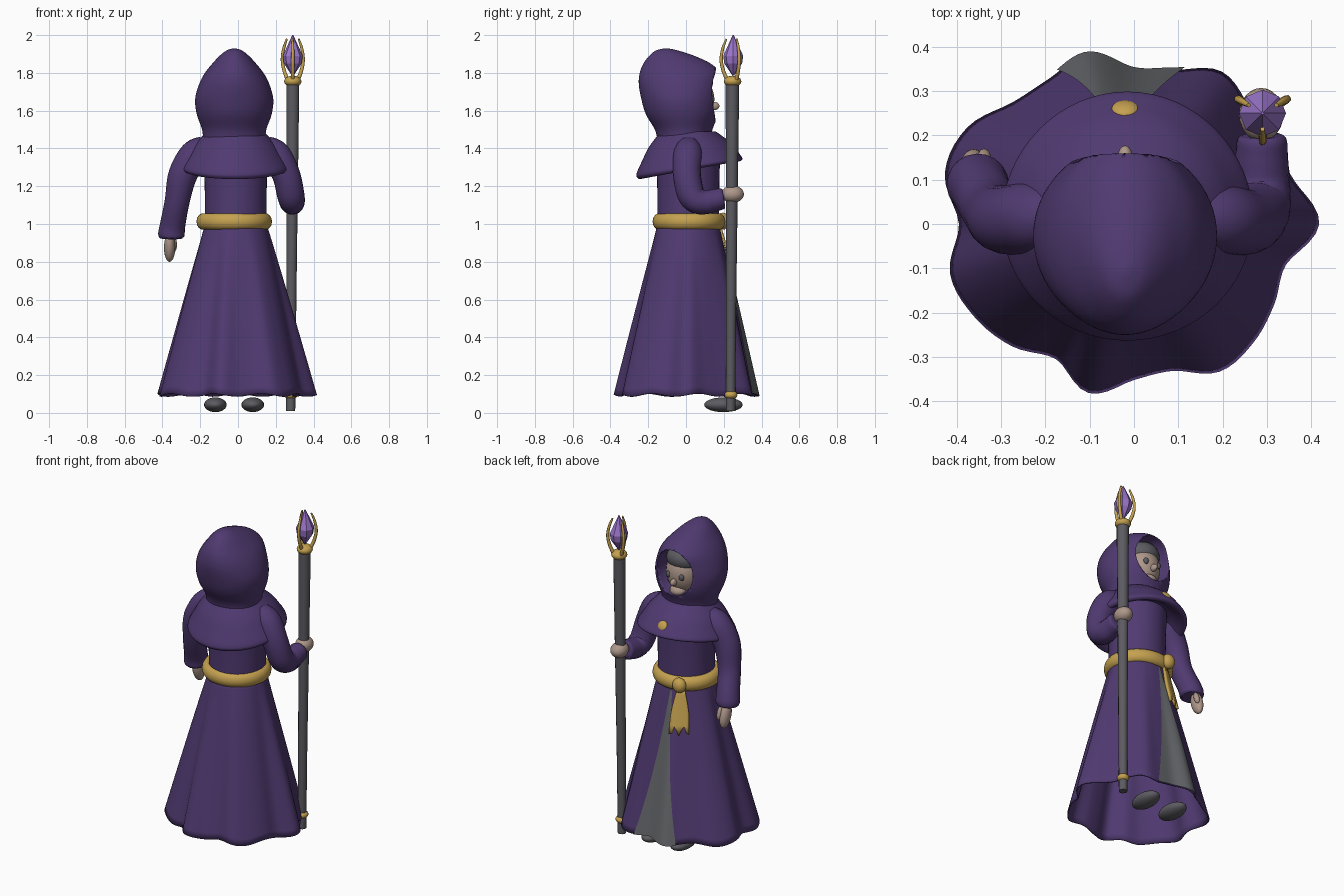
import bpy, bmesh, math
from math import sin, cos, pi, radians
from mathutils import Vector, Matrix

if "Cube" in bpy.data.objects:
    bpy.data.objects.remove(bpy.data.objects["Cube"])


def mat(name, rgb):
    m = bpy.data.materials.new(name)
    m.diffuse_color = (*rgb, 1)
    m.use_nodes = True
    m.node_tree.nodes["Principled BSDF"].inputs["Base Color"].default_value = m.diffuse_color
    return m


PURPLE = mat("purple cloth", (0.080, 0.042, 0.165))
GOLD = mat("gold", (0.56, 0.36, 0.08))
GREY = mat("dark grey", (0.105, 0.105, 0.12))
PANEL = mat("panel grey", (0.13, 0.135, 0.145))
SKIN = mat("skin", (0.42, 0.31, 0.255))
CRYSTAL = mat("violet crystal", (0.33, 0.18, 0.60))


def finish(name, bm, material, smooth=True):
    bmesh.ops.recalc_face_normals(bm, faces=bm.faces)
    me = bpy.data.meshes.new(name)
    bm.to_mesh(me)
    bm.free()
    me.materials.append(material)
    ob = bpy.data.objects.new(name, me)
    bpy.context.collection.objects.link(ob)
    for p in me.polygons:
        p.use_smooth = smooth
    if smooth:
        bpy.ops.object.select_all(action='DESELECT')
        ob.select_set(True)
        bpy.context.view_layer.objects.active = ob
        bpy.ops.object.shade_smooth_by_angle(angle=radians(50))
    return ob


def loft(name, rings, material, caps=True, closed=True, smooth=True):
    """Skin a surface through rings with equal point counts."""
    bm = bmesh.new()
    vs = [[bm.verts.new(p) for p in r] for r in rings]
    n = len(vs[0])
    for a, b in zip(vs, vs[1:]):
        for i in range(n if closed else n - 1):
            j = (i + 1) % n
            bm.faces.new((a[i], a[j], b[j], b[i]))
    if caps:
        bm.faces.new(vs[0])
        bm.faces.new(vs[-1])
    return finish(name, bm, material, smooth)


def ball(name, loc, size, material, rot=(0, 0, 0), seg=24):
    bm = bmesh.new()
    bmesh.ops.create_uvsphere(bm, u_segments=seg, v_segments=seg // 2, radius=1)
    ob = finish(name, bm, material)
    ob.location, ob.scale, ob.rotation_euler = loc, size, rot
    return ob


def cr(p, q, r, s, t):
    """Smooth interpolation between q and r."""
    return ((q * 2) + (r - p) * t + (p * 2 - q * 5 + r * 4 - s) * t * t
            + (q * 3 - p - r * 3 + s) * t ** 3) * 0.5


def smooth_path(rows, steps=6):
    """Refine rows of numbers along a smooth curve."""
    rows = [Vector(r) for r in rows]
    out = []
    for i in range(len(rows) - 1):
        p, s = rows[max(i - 1, 0)], rows[min(i + 2, len(rows) - 1)]
        out += [cr(p, rows[i], rows[i + 1], s, k / steps) for k in range(steps)]
    return out + [rows[-1]]


def tube(name, rows, material, seg=20, steps=6):
    """Tube along x, y, z points; fourth value is the radius."""
    pts = smooth_path(rows, steps)
    rings = []
    for i, p in enumerate(pts):
        d = (pts[min(i + 1, len(pts) - 1)] - pts[max(i - 1, 0)]).to_3d().normalized()
        u = d.cross(Vector((0.3, 1, 0.2))).normalized()
        v = d.cross(u)
        rings.append([p.to_3d() + (u * cos(2 * pi * k / seg) + v * sin(2 * pi * k / seg)) * p[3]
                      for k in range(seg)])
    return loft(name, rings, material)


def ellipse(cx, cy, z, rx, ry, seg=48):
    return [Vector((cx + rx * cos(2 * pi * k / seg), cy + ry * sin(2 * pi * k / seg), z))
            for k in range(seg)]


# Skirt: waist circle widening into an uneven wavy hem
HEM = [.418, .375, .36, .37, .397, .36, .348, .397, .38, .388, .435, .442,
       .395, .43, .417, .39, .352, .395, .352, .343, .385, .38, .365, .355]


def skirt_point(deg, t, off=0.0):
    f = deg / 15
    i = int(f // 1)
    R = cr(*[HEM[(i + k) % 24] for k in (-1, 0, 1, 2)], f - i)
    r = 0.163 + (R - 0.163) * t ** 0.97 + off
    a = radians(deg)
    shift = 0.012 * (1 - t)
    return Vector((-shift + r * cos(a), shift + r * sin(a),
                   1.0 - 0.905 * t + 0.008 * t * sin(a * 9)))


skirt = loft("skirt", [[skirt_point(d * 3, t / 24) for d in range(120)] for t in range(25)],
             PURPLE, caps=False)
sol = skirt.modifiers.new("thickness", 'SOLIDIFY')
sol.thickness, sol.offset = 0.008, -1

# Front panel and belt tail lie on the skirt
loft("front_panel", [[skirt_point(96 + (w * (20.5 if w > 0 else 24)) * t ** 0.45 * (0.35 + 0.65 * t), t, 0.006)
                      for w in [k / 10 - 1 for k in range(21)]]
                     for t in [0.04 + 0.96 * i / 24 for i in range(25)]],
     PANEL, caps=False, closed=False)
tail_rings = []
for i in range(9):
    t = 0.02 + 0.26 * i / 8
    half = 7 + 7 * math.sin(pi * min(i / 7, 1) * 0.6)
    tail_rings.append([skirt_point(115 + half * w, t + (0.03 * cos(w * 7) if i == 8 else 0), 0.017)
                       for w in [k / 4 - 1 for k in range(9)]])
tail = loft("belt_tail", tail_rings, GOLD, caps=False, closed=False)
tail.modifiers.new("thickness", 'SOLIDIFY').thickness = 0.015

# Torso
loft("torso", [ellipse(-.012, .012, z, r, r) for z, r in
               ((.97, .164), (1.1, .163), (1.25, .165), (1.38, .17))], PURPLE)

# Belt ring and knot
belt = []
for i in range(56):
    a = 2 * pi * i / 56
    belt.append([Vector((-.02 + (.165 + .035 * cos(b)) * cos(a), .016 + (.158 + .035 * cos(b)) * sin(a),
                         1.013 + .044 * sin(b))) for b in [2 * pi * k / 14 for k in range(14)]])
loft("belt", belt + [belt[0]], GOLD, caps=False)
ball("belt_knot", (-.09, .195, 1.015), (.042, .035, .045), GOLD)

# Shoulder mantle: longer at the back than at the front
mantle_profile = smooth_path([(0, .15), (.12, .175), (.35, .218), (.62, .252), (.88, .282),
                              (.97, .278), (1, .262), (.93, .235), (.7, .18)], 4)
rings = []
for s, r in mantle_profile:
    ring = []
    for k in range(64):
        a = 2 * pi * k / 64
        drop = 0.205 - 0.047 * sin(a)
        bulge = 0.012 * max(sin(a), 0) * min(s * 2, 1)
        ring.append(Vector((-.015 + r * cos(a), .012 + (r + bulge) * sin(a) * .97, 1.49 - drop * s)))
    rings.append(ring)
loft("mantle", rings, PURPLE)
ball("brooch", (-.02, .258, 1.392), (.032, .016, .032), GOLD, rot=(.5, 0, 0))

# Hood: rows are height, back, front, half width
hood_rows = smooth_path([(1.44, -.15, .13, .165), (1.5, -.165, .14, .17), (1.58, -.212, .17, .198),
                         (1.66, -.236, .18, .207), (1.74, -.25, .184, .186), (1.8, -.245, .18, .155),
                         (1.85, -.225, .13, .115), (1.89, -.195, .045, .078),
                         (1.918, -.16, -.04, .042), (1.93, -.115, -.095, .008)], 4)
hood = loft("hood", [ellipse(-.02, (b + f) / 2, z, w, (f - b) / 2, 64)
                     for z, b, f, w in hood_rows], PURPLE)
cutter = ball("hood_cutter", (-.02, .17, 1.685), (.125, .2, .142), PURPLE, seg=48)
cutter.hide_render = True
cutter.hide_set(True)
cut = hood.modifiers.new("opening", 'BOOLEAN')
cut.operation, cut.object, cut.solver = 'DIFFERENCE', cutter, 'EXACT'

# Face and hair
ball("head", (-.02, .035, 1.66), (.108, .115, .135), SKIN)
ball("nose", (-.02, .15, 1.625), (.017, .027, .022), SKIN)
ball("chin", (-.02, .105, 1.56), (.05, .045, .035), SKIN)
ball("hair", (-.02, .025, 1.735), (.112, .12, .085), GREY, rot=(.25, 0, 0))
for side in (-1, 1):
    ball("eye", (-.02 + side * .045, .137, 1.66), (.016, .014, .02), GREY, seg=16)

# Sleeves and hands
tube("hanging_sleeve", [(-.17, .02, 1.41, .06), (-.23, .015, 1.365, .08), (-.292, .01, 1.26, .077),
                        (-.322, .03, 1.12, .066), (-.345, .075, 1.0, .067), (-.353, .09, .945, .07),
                        (-.354, .093, .925, .06)], PURPLE)
ball("hanging_hand", (-.362, .125, .875), (.03, .04, .078), SKIN, rot=(.3, 0, 0))
ball("hanging_thumb", (-.338, .15, .89), (.015, .017, .04), SKIN, rot=(.3, 0, 0))
tube("raised_sleeve", [(.14, .015, 1.41, .06), (.2, .01, 1.365, .078), (.255, .005, 1.26, .074),
                       (.28, .03, 1.15, .072), (.287, .085, 1.115, .066), (.288, .15, 1.125, .06),
                       (.289, .19, 1.135, .056), (.289, .2, 1.137, .045)], PURPLE)
ball("gripping_hand", (.287, .247, 1.158), (.05, .06, .046), SKIN)

# Shoes
for x in (-.12, .078):
    ball("shoe", (x, .198, .043), (.06, .102, .039), GREY)

# Staff with gold fittings
tube("staff", [(.279, .236, .01, .025), (.282, .238, .5, .027), (.286, .242, 1.1, .031),
               (.29, .246, 1.75, .036)], GREY, seg=10, steps=2)
ball("staff_lower_ring", (.28, .237, .095), (.035, .035, .024), GOLD)
ball("staff_collar", (.29, .247, 1.755), (.046, .046, .03), GOLD)

# Crystal with three curved prongs
loft("crystal", [ellipse(.29, .25, z, r, r, 8) for z, r in
                 ((1.785, .004), (1.85, .047), (1.89, .053), (2.0, .003))], CRYSTAL, smooth=False)
for deg in (30, 150, 270):
    c, s = cos(radians(deg)), sin(radians(deg))
    tube("prong", [(.29 + r * c, .25 + r * s, z, w) for r, z, w in
                   ((.03, 1.76, .011), (.052, 1.81, .010), (.064, 1.87, .009),
                    (.055, 1.93, .008), (.036, 1.98, .005))], GOLD, seg=8, steps=4)
